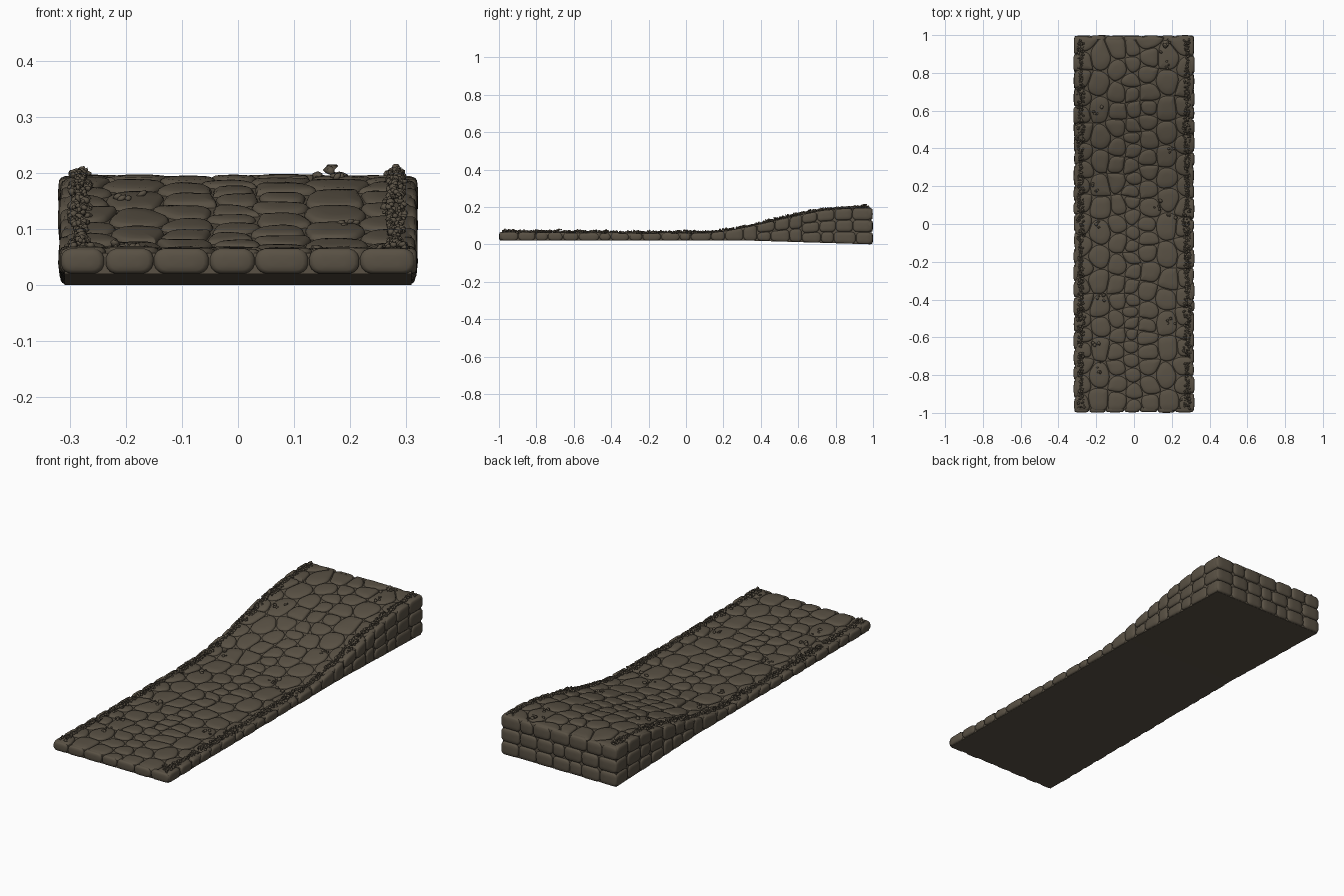
import bpy, bmesh, math, random
from mathutils import Vector, Matrix

if "Cube" in bpy.data.objects:
    bpy.data.objects.remove(bpy.data.objects["Cube"])

random.seed(7)
R = random.uniform
stone_mat = bpy.data.materials.new("weathered brown stone")
stone_mat.diffuse_color = (0.10, 0.082, 0.058, 1)
stone_mat.use_nodes = True
stone_mat.node_tree.nodes["Principled BSDF"].inputs["Base Color"].default_value = stone_mat.diffuse_color


def smooth(t):
    t = max(0.0, min(1.0, t))
    return t * t * (3 - 2 * t)


def top(y):
    return 0.060 + 0.135 * smooth((y - 0.05) / 0.85) + 0.006 * smooth((-y - 0.4) / 0.5)


def bottom(y):
    return 0.020 * (1 - max(0.0, (y - 0.35) / 0.65))


def finish(bm, name, shade=True):
    bmesh.ops.recalc_face_normals(bm, faces=bm.faces)
    for f in bm.faces:
        f.smooth = shade and len(f.verts) < 5
    me = bpy.data.meshes.new(name)
    bm.to_mesh(me)
    bm.free()
    me.materials.append(stone_mat)
    ob = bpy.data.objects.new(name, me)
    bpy.context.collection.objects.link(ob)
    return ob


def cut_corners(poly, frac, limit):
    out = []
    for i, p in enumerate(poly):
        q = poly[(i + 1) % len(poly)]
        d = q - p
        if d.length < 1e-5:
            continue
        s = d.normalized() * min(frac * d.length, limit)
        out += [p + s, q - s]
    return out


def add_stone(bm, poly, place, gap=0.002, corner=0.018):
    """Pillow-shaped stone on a 2D outline; place(u, v, h) puts it on a surface."""
    poly = cut_corners(cut_corners(poly, 0.3, corner), 0.28, corner * 0.4)
    c = sum(poly, Vector((0, 0))) / len(poly)
    lift = R(-0.002, 0.002)
    rings = []
    for inset, h in ((gap, -0.02), (gap, -0.008), (gap + 0.003, -0.003), (gap + 0.009, 0), (None, 0.0015)):
        ring = []
        for p in poly:
            d = c - p
            k = 0.6 if inset is None else min(0.5, inset / max(d.length, 1e-4))
            q = p + d * k
            ring.append(bm.verts.new(place(q.x, q.y, h + lift)))
        rings.append(ring)
    n = len(poly)
    for a, b in zip(rings, rings[1:]):
        for i in range(n):
            bm.faces.new((a[i], a[(i + 1) % n], b[(i + 1) % n], b[i]))
    mid = bm.verts.new(place(c.x, c.y, 0.002 + lift))
    for i in range(n):
        bm.faces.new((rings[-1][i], rings[-1][(i + 1) % n], mid))
    bm.faces.new(rings[0])


def clip(poly, m, n):
    """Keep the part of poly on the near side of the line through m with normal n."""
    out = []
    for i, p in enumerate(poly):
        q = poly[(i + 1) % len(poly)]
        a, b = (p - m).dot(n), (q - m).dot(n)
        if a <= 0:
            out.append(p)
        if a * b < 0:
            out.append(p + (q - p) * (a / (a - b)))
    return out


# Core slab: side profile extruded across the width
bm = bmesh.new()
ys = [-0.986 + 1.972 * i / 40 for i in range(41)]
outline = [(y, top(y) - 0.009) for y in ys] + [(y, bottom(y)) for y in reversed(ys)]
loops = [[bm.verts.new((x, y, z)) for y, z in outline] for x in (-0.309, 0.309)]
n = len(ys)
for i in range(len(outline)):
    j = (i + 1) % len(outline)
    bm.faces.new((loops[0][i], loops[0][j], loops[1][j], loops[1][i]))
for lp in loops:
    for i in range(n - 1):
        bm.faces.new((lp[i], lp[i + 1], lp[2 * n - 2 - i], lp[2 * n - 1 - i]))
finish(bm, "road_core", False)

# Paving: irregular cells, larger toward the sides and small along the middle
seeds = []
for x, step in ((-0.275, 0.10), (-0.185, 0.125), (-0.078, 0.105), (-0.008, 0.075),
                (0.065, 0.085), (0.178, 0.125), (0.277, 0.10)):
    y = -1 + step * R(0.4, 0.6)
    while y < 0.98:
        seeds.append(Vector((x + R(-0.014, 0.014), y)))
        y += step * R(0.75, 1.25)
bm = bmesh.new()
X, Y = 0.313, 0.991
for s in seeds:
    cell = [Vector(p) for p in ((-X, -Y), (X, -Y), (X, Y), (-X, Y))]
    for o in seeds:
        if o is not s and (o - s).length < 0.5:
            cell = clip(cell, (s + o) / 2, o - s)
    add_stone(bm, cell, lambda u, v, h: (u, v, top(v) + h))
finish(bm, "paving_stones")


def course(bm, lo, hi, start, end, step, place, skew=0.006):
    """One row of blocks between the curves lo(u) and hi(u)."""
    count = max(1, round((end - start) / step))
    w = (end - start) / count
    cuts = [start] + [start + w * (i + R(-0.2, 0.2)) for i in range(1, count)] + [end]
    for a, b in zip(cuts, cuts[1:]):
        e0 = R(-skew, skew) if a > start else 0
        quad = [Vector((a, lo(a))), Vector((b, lo(b))), Vector((b + e0 * 0.4, hi(b))), Vector((a + e0 * 0.4, hi(a)))]
        add_stone(bm, quad, place, gap=0.0012, corner=0.012)


def level(k, rows):
    return lambda y: bottom(y) + (top(y) - bottom(y)) * k / rows


# Side walls: one course along the low end, three at the high end
for side, name in ((-1, "left_wall_stones"), (1, "right_wall_stones")):
    bm = bmesh.new()
    for start, end, rows, step in ((-0.993, 0.38, 1, 0.085), (0.38, 0.62, 2, 0.09), (0.62, 0.993, 3, 0.095)):
        for k in range(rows):
            course(bm, level(k, rows), level(k + 1, rows), start, end, step,
                   lambda u, v, h: (side * (0.317 + h), u, v))
    finish(bm, name)

# End walls: a single row in front, three courses behind
for side, rows, name in ((-1, 1, "front_wall_stones"), (1, 3, "back_wall_stones")):
    bm = bmesh.new()
    ye = side * 0.99
    for k in range(rows):
        lo, hi = level(k, rows)(ye), level(k + 1, rows)(ye)
        course(bm, lambda u: lo, lambda u: hi, -0.317, 0.317, 0.092,
               lambda u, v, h: (u, side * (0.996 + h), v))
    finish(bm, name)


def blob(bm, loc, size, flat=1.0):
    rot = Matrix.Rotation(R(0, 6.28), 4, 'Z') @ Matrix.Rotation(R(-0.8, 0.8), 4, 'X')
    scl = Matrix.Diagonal((size * R(0.7, 1.3), size * R(0.7, 1.3), size * R(0.7, 1.2) * flat, 1))
    r = bmesh.ops.create_icosphere(bm, subdivisions=1, radius=1,
                                   matrix=Matrix.Translation(loc) @ rot @ scl)
    for v in r["verts"]:
        v.co += Vector((R(-1, 1), R(-1, 1), R(-1, 1))) * size * 0.18


# Moss strips: ragged clumps of small leaves along both edges
for side, name in ((-1, "left_moss"), (1, "right_moss")):
    bm = bmesh.new()
    y = -0.975
    while y < 0.975:
        full = 0.65 + 0.35 * math.sin(y * 19 + side * 1.3) * math.sin(y * 7.3 + side)
        if abs(y - 0.265) > 0.012 and abs(y + 0.69 + side * 0.03) > 0.012:
            for _ in range(2):
                off = R(-1, 1)
                rise = (1 - 0.7 * abs(off)) * 0.02 * full * R(0.15, 1.0)
                blob(bm, (side * 0.281 + off * 0.023 * full, y + R(-0.006, 0.006), top(y) + rise), R(0.004, 0.0075))
        y += 0.0062
    finish(bm, name)

# Loose pebbles scattered on the larger stones
bm = bmesh.new()
for x, y in ((0.165, 0.94), (0.19, 0.84), (-0.19, 0.6), (0.2, 0.37), (-0.2, 0.19), (-0.2, 0.0), (0.2, 0.06),
             (0.13, 0.1), (-0.17, -0.4), (0.2, -0.5), (-0.2, -0.65), (-0.2, -0.76), (0.26, -0.92)):
    for _ in range(4):
        px, py = x + R(-0.025, 0.025), y + R(-0.03, 0.03)
        blob(bm, (px, py, top(py) + 0.002), R(0.006, 0.011), 0.6)
blob(bm, (0.165, 0.94, top(0.94) + 0.008), 0.011)
blob(bm, (0.165, 0.945, top(0.94) + 0.014), 0.015, 0.4)
finish(bm, "pebbles")
